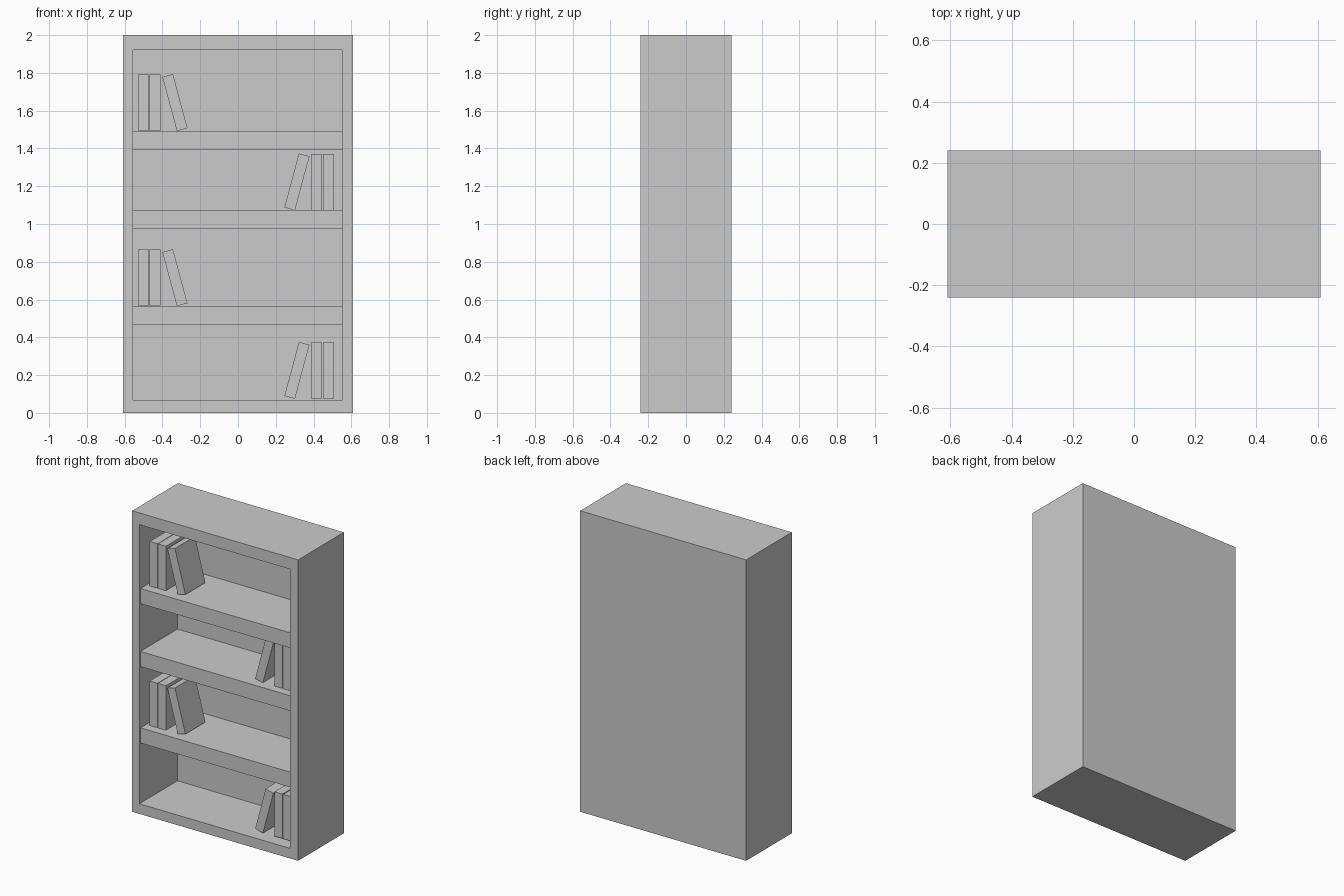
import bpy, bmesh
from math import radians
from mathutils import Matrix, Vector

if "Cube" in bpy.data.objects:
    bpy.data.objects.remove(bpy.data.objects["Cube"])


def finish(bm, name):
    bmesh.ops.recalc_face_normals(bm, faces=bm.faces)
    mesh = bpy.data.meshes.new(name)
    bm.to_mesh(mesh)
    bm.free()
    obj = bpy.data.objects.new(name, mesh)
    bpy.context.collection.objects.link(obj)
    return obj


def box_bm(lo, hi):
    lo, hi = Vector(lo), Vector(hi)
    bm = bmesh.new()
    bmesh.ops.create_cube(bm, size=1)
    for v in bm.verts:
        v.co = (lo + hi) / 2 + v.co * (hi - lo)
    return bm


def book(name, x, z, width=0.058, height=0.296, lean=0):
    # book centred on x, z and tilted about the depth axis
    bm = box_bm((-width / 2, -0.17, -height / 2), (width / 2, 0.04, height / 2))
    obj = finish(bm, name)
    obj.matrix_world = Matrix.Translation((x, 0, z)) @ Matrix.Rotation(radians(lean), 4, 'Y')


# Inner opening of the cabinet
X0, X1, Z0, Z1, BACK = -0.557, 0.552, 0.067, 1.922, 0.16

# Cabinet shell: front face inset and pushed in to the back panel
bm = box_bm((-0.61, -0.24, 0), (0.61, 0.24, 2))
front = min(bm.faces, key=lambda f: f.calc_center_median().y)
bmesh.ops.inset_region(bm, faces=[front], thickness=0.05)
for v in front.verts:
    v.co.x = X0 if v.co.x < 0 else X1
    v.co.z = Z0 if v.co.z < 1 else Z1
inner = bmesh.ops.extrude_discrete_faces(bm, faces=[front])['faces'][0]
for v in inner.verts:
    v.co.y = BACK
finish(bm, "cabinet")

# Shelves, slightly recessed from the front
for i, top in enumerate((0.567, 1.075, 1.493)):
    finish(box_bm((X0, -0.228, top - 0.101), (X1, BACK, top)), f"shelf_{i + 1}")

# Books: two upright and one leaning per row, alternating sides
right = ((0.480, 0), (0.416, 0), (0.312, 15))
left = ((-0.501, 0), (-0.440, 0), (-0.334, -15))
for row, base in enumerate((0.077, 0.568, 1.075, 1.495)):
    for n, (x, lean) in enumerate(left if row % 2 else right):
        book(f"book_{row + 1}_{n + 1}", x, base + 0.148, lean=lean)
